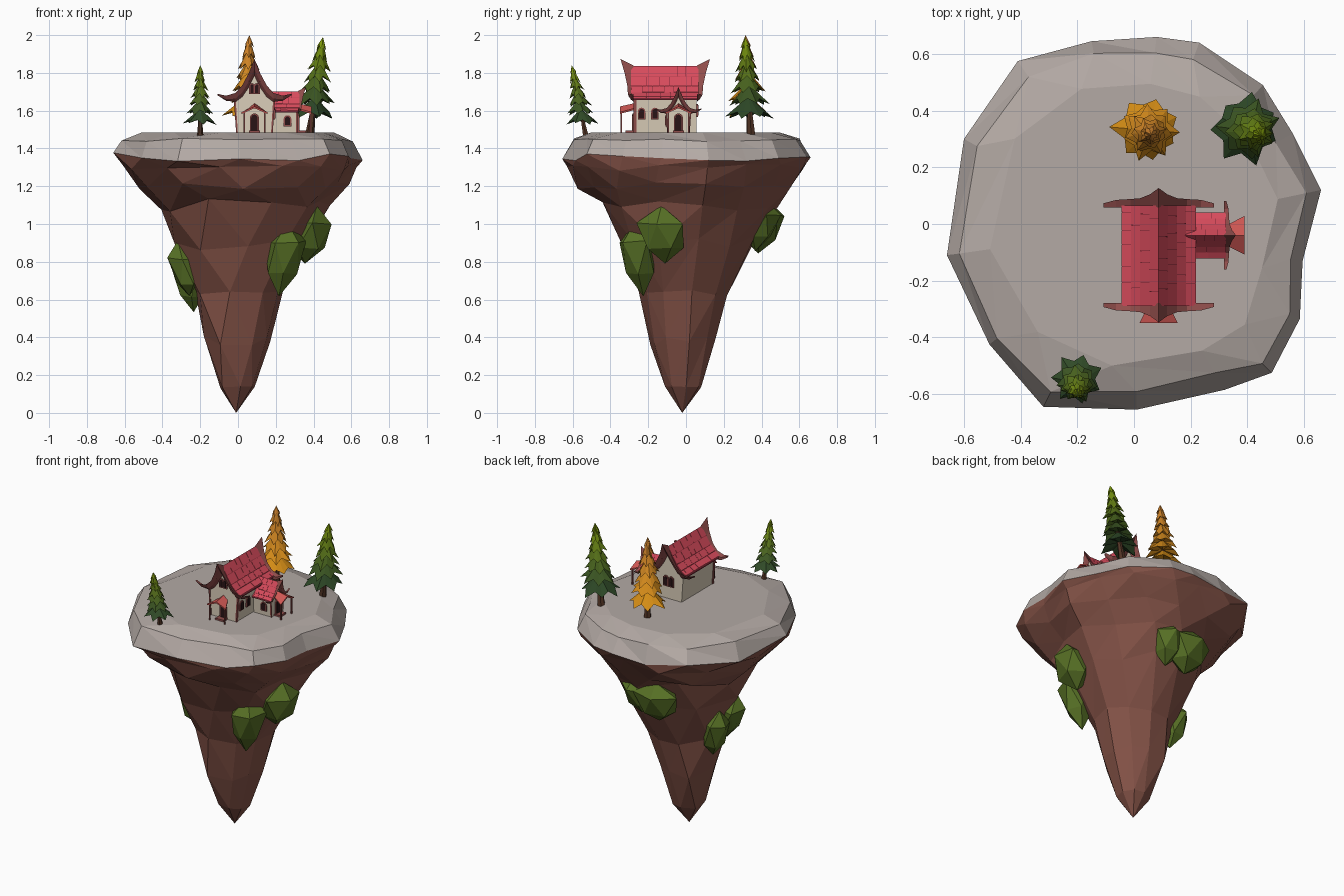
import bpy, bmesh, math, random
from mathutils import Matrix, Vector

if "Cube" in bpy.data.objects:
    bpy.data.objects.remove(bpy.data.objects["Cube"])
random.seed(7)
jit = lambda a: random.uniform(-a, a)
mats = {}

def material(rgb):
    rgb = tuple(int(c) for c in rgb)
    if rgb not in mats:
        m = bpy.data.materials.new("colour_%d_%d_%d" % rgb)
        m.diffuse_color = [(c / 255) ** 2.2 for c in rgb] + [1]
        m.use_nodes = True
        m.node_tree.nodes["Principled BSDF"].inputs["Base Color"].default_value = m.diffuse_color
        mats[rgb] = m
    return mats[rgb]

def mesh(name, verts, faces, rgb, M=Matrix()):
    bm = bmesh.new()
    vs = [bm.verts.new(M @ Vector(v)) for v in verts]
    for f in faces:
        bm.faces.new([vs[i] for i in f])
    bmesh.ops.recalc_face_normals(bm, faces=bm.faces)
    me = bpy.data.meshes.new(name)
    bm.to_mesh(me)
    bm.free()
    me.materials.append(material(rgb))
    ob = bpy.data.objects.new(name, me)
    bpy.context.collection.objects.link(ob)
    return ob

def loft(name, rings, rgb, cap=False):
    # stitches rings with different point counts into triangles
    verts, faces, starts = [], [], []
    for r in rings:
        starts.append(len(verts))
        verts += r
    for k in range(len(rings) - 1):
        n, m, p, q, i, j = len(rings[k]), len(rings[k + 1]), starts[k], starts[k + 1], 0, 0
        while i < n or j < m:
            if j >= m or (i < n and (i + 1) / n <= (j + 1) / m):
                faces.append((p + i, p + (i + 1) % n, q + j % m))
                i += 1
            else:
                if m > 1:
                    faces.append((p + i % n, q + (j + 1) % m, q + j))
                j += 1
    if cap:
        faces.append(range(starts[-1], len(verts)))
    return mesh(name, verts, faces, rgb)

def prism(name, pts, y0, y1, rgb, M):
    n = len(pts)
    verts = [(x, y, z) for y in (y0, y1) for x, z in pts]
    faces = [range(n), range(n, 2 * n)] + [(i, (i + 1) % n, n + (i + 1) % n, n + i) for i in range(n)]
    return mesh(name, verts, faces, rgb, M)

def box(name, x0, x1, y0, y1, z0, z1, rgb, M):
    return prism(name, [(x0, z0), (x1, z0), (x1, z1), (x0, z1)], y0, y1, rgb, M)

def place(x, y, z, deg=0, s=1):
    return Matrix.Translation((x, y, z)) @ Matrix.Rotation(math.radians(deg), 4, 'Z') @ Matrix.Scale(s, 4)

# Floating island: outline seen from above, scaled down to a tip
OUT = [(.66, .12), (.56, .32), (.455, .49), (.23, .64), (.08, .66), (-.15, .645), (-.41, .575), (-.6, .3),
       (-.66, -.11), (-.51, -.425), (-.32, -.645), (.01, -.655), (.32, -.585), (.486, -.525), (.585, -.335), (.595, -.13)]

def ring(s, z, n, jr=0, jz=0, cx=0, cy=0):
    pts = []
    for k in range(n):
        t = k / n * 16
        a, b = Vector(OUT[int(t)]), Vector(OUT[(int(t) + 1) % 16])
        p = a.lerp(b, t - int(t)) * s * (1 + jit(jr))
        pts.append((p.x - .01 * (1 - s) + cx, p.y - .02 * (1 - s) + cy, z + jit(jz)))
    return pts

rim = ring(1, 1.355, 16, 0, .025)
loft("stone_plateau", [rim, ring(.92, 1.447, 16, .03, .012), ring(.77, 1.485, 12, .02)], (178, 168, 163), True)
loft("rock_base", [rim, ring(.97, 1.30, 15, .025, .02), ring(.87, 1.20, 13, .04, .02), ring(.70, 1.10, 11, .05, .035, .03, .01),
                   ring(.55, .90, 10, .05, .04, .02, .01), ring(.36, .63, 9, .04, .02), ring(.265, .38, 8, .04, .03),
                   ring(.15, .135, 7, .03, .005), [(-.01, -.02, 0)]], (132, 84, 73))

# Leaf clumps on the flanks: faceted blobs tapering downward
def leaf(x, y, z, radial, tangent, up):
    bm = bmesh.new()
    bmesh.ops.create_icosphere(bm, subdivisions=1, radius=1)
    ang = math.atan2(y, x)
    for v in bm.verts:
        v.co *= 1.05 + jit(.12)
        v.co.x *= radial * (1 + .3 * v.co.z)
        v.co.y *= tangent * (1 + .3 * v.co.z)
        v.co.x += .03 * v.co.z
        v.co.z *= up
    bm.transform(place(x, y, z, math.degrees(ang)))
    vs, fs = [v.co.copy() for v in bm.verts], [[v.index for v in f.verts] for f in bm.faces]
    bm.free()
    mesh("leaf_clump", vs, fs, (88, 112, 42))

for c in [(.24, -.25, .82, .10, .105, .18), (.385, -.12, .94, .11, .13, .14), (-.08, .41, .98, .10, .14, .14),
          (.07, .40, .99, .085, .09, .12), (-.265, .06, .69, .075, .085, .15), (-.285, -.07, .75, .065, .10, .14)]:
    leaf(*c)

# House
WALL, TRIM, RED, DARK = (218, 205, 184), (142, 78, 76), (214, 76, 92), (45, 26, 28)
ROOF = [(0, .35), (.032, .295), (.064, .245), (.096, .21), (.13, .187)]
GABLE = [(0, .39, -.072), (.03, .315, -.05), (.065, .25, -.036), (.10, .21, -.033), (.15, .195, -.03), (.195, .205, -.018)]

def gable_trim(L, back, M):
    secs = [(-d, z, y) for d, z, y in GABLE[:0:-1]] + GABLE
    verts, faces = [], []
    for d, z, y in secs:
        k = abs(d) / .195
        th = .045 * (1 - k) + .008
        for yy, zz in ((y, z), (-.003, z - .035 * (1 - k)), (-.003, z - .035 * (1 - k) - th), (y * .6, z - th)):
            verts.append((d, L - yy if back else yy, zz))
    for i in range(len(secs) - 1):
        faces += [(4 * i + j, 4 * i + (j + 1) % 4, 4 * i + 4 + (j + 1) % 4, 4 * i + 4 + j) for j in range(4)]
    n = len(verts)
    mesh("gable_trim", verts, faces + [(0, 1, 2, 3), (n - 4, n - 3, n - 2, n - 1)], TRIM, M)

def shell(L, cols, M, back):
    # walls, corner posts, roof deck, staggered shingles and gable trims
    prism("walls", [(-.093, 0), (.093, 0), (.106, .19), (.06, .235), (0, .325), (-.06, .235), (-.106, .19)], 0, L, WALL, M)
    for s in (-1, 1):
        prism("corner_post", [(s * .088, 0), (s * .097, 0), (s * .11, .19), (s * .1, .19)], -.004, .012, TRIM, M)
        prism("roof_deck", [(s * d, z) for d, z in ROOF] + [(s * d, z - .014) for d, z in ROOF[::-1]],
              -.012, L + .01, (120, 42, 55), M)
        verts, faces = [], []
        for r in range(4):
            (d0, z0), (d1, z1) = ROOF[r], ROOF[r + 1]
            cuts = [0] + [(c + .5 * (r % 2) + jit(.2)) / cols for c in range(1, cols)] + [1]
            for a, b in zip(cuts, cuts[1:]):
                ya, yb, n, h = -.015 + a * (L + .027), -.0165 + b * (L + .027), len(verts), .003 + random.random() * .002
                for y in (ya, yb):
                    verts += [(s * d0, y, z0 + .002), (s * (d1 + .001), y, z1 + h), (s * (d1 + .001), y, z1 - .003), (s * d0, y, z0 - .002)]
                faces += [(n, n + 1, n + 2, n + 3), (n + 4, n + 5, n + 6, n + 7)]
                faces += [(n + j, n + (j + 1) % 4, n + 4 + (j + 1) % 4, n + 4 + j) for j in range(4)]
        mesh("shingles", verts, faces, RED, M)
    gable_trim(L, False, M)
    if back:
        gable_trim(L, True, M)

G = 1.484
shell(.33, 6, place(.087, -.275, G), True)
shell(.21, 4, place(.315, -.04, G, 90, .62), False)

def arch(name, w, h, M):
    # round-topped opening: trim frame with a dark pane
    for e, d, part, rgb in ((.007, .008, "_frame", TRIM), (0, .011, "_pane", DARK)):
        a = w / 2 + e
        pts = [(-a, -e), (a, -e)] + [(a * math.cos(math.pi * i / 6), h - w / 2 + a * math.sin(math.pi * i / 6)) for i in range(7)]
        prism(name + part, pts, -d, .01, rgb, M)

def entrance(x, y, deg):
    M = place(x, y, G, deg)
    arch("door", .034, .095, M)
    box("door_step", -.03, .03, -.045, .0, 0, .012, TRIM, M)
    top = [(-.03, 0, .128), (0, 0, .155), (.03, 0, .128), (-.068, -.075, .108), (0, -.075, .138), (.068, -.075, .108)]
    n = [(a, b, c - .009) for a, b, c in top]
    loop = [0, 1, 2, 5, 4, 3]
    mesh("awning", top + n, [(0, 1, 4, 3), (1, 2, 5, 4), (6, 7, 10, 9), (7, 8, 11, 10)] +
         [(a, b, b + 6, a + 6) for a, b in zip(loop, loop[1:] + loop[:1])], (206, 88, 84), M)
    for s in (-1, 1):
        box("awning_post", s * .055 - .004, s * .055 + .004, -.071, -.063, 0, .112, TRIM, M)

entrance(.087, -.275, 0)
entrance(.315, -.04, 90)
for s in (-1, 1):
    arch("attic_window", .018, .045, place(.087 + s * .013, -.275, G + .21))
    arch("back_window", .024, .055, place(.087 + s * .02, .055, G + .09, 180))
for y in (-.235, -.165):
    arch("side_window", .026, .05, place(.187, y, G + .075, 90))
arch("wing_window", .028, .045, place(.262, -.101, G + .04))

# Conifers: leaning trunk with star-edged foliage tiers
def tree(name, base, top, R, low, high, tiers=7, spikes=7):
    base, top = Vector(base), Vector(top)
    axis = top - base
    H = axis.z
    trunk = [[tuple(base + axis * t + Vector((r * math.cos(a), r * math.sin(a), 0)))
              for a in [math.tau * k / 6 for k in range(6)]] for t, r in ((0, R * .2), (.2, R * .13), (.8, R * .05))]
    loft(name + "_trunk", trunk, (84, 56, 42), True)
    for i in range(tiers):
        f = i / (tiers - 1)
        t, r = .20 + .69 * f ** .9, R * (1 - .78 * f ** .9)
        c, turn = base + axis * t, random.random() * 6
        verts = [base + axis * min(1, t + .19), c + Vector((0, 0, .05 * H))]
        for k in range(2 * spikes):
            a = turn + math.pi * k / spikes
            q, dz = (r * (1 + jit(.15)), -.025 * H + jit(.02 * H)) if k % 2 else (r * .74, .03 * H)
            verts.append(c + Vector((q * math.cos(a), q * math.sin(a), dz)))
        n = 2 * spikes
        faces = [(p, 2 + k, 2 + (k + 1) % n) for k in range(n) for p in (0, 1)]
        mesh(name + "_foliage", verts, faces, Vector(low).lerp(Vector(high), f))

tree("small_pine", (-.2, -.53, 1.465), (-.2, -.605, 1.84), .085, (52, 76, 44), (122, 146, 22))
tree("autumn_pine", (.045, .34, 1.48), (.06, .315, 2.0), .118, (212, 140, 28), (200, 126, 48))
tree("tall_pine", (.38, .345, 1.475), (.45, .312, 1.99), .122, (48, 72, 42), (122, 148, 18))
